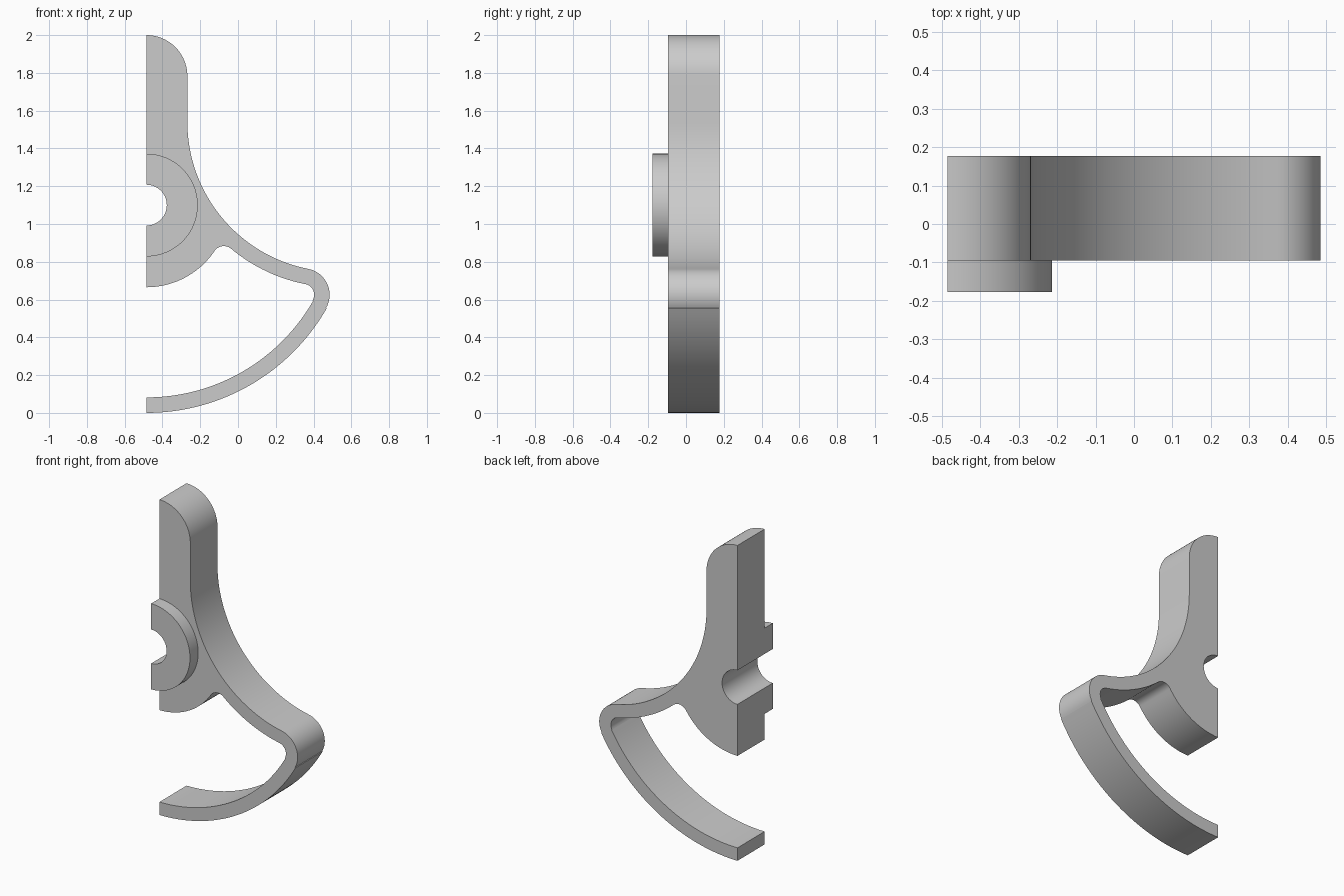
import bpy, bmesh
from math import radians, degrees, cos, sin, atan2, hypot, sqrt

if "Cube" in bpy.data.objects:
    bpy.data.objects.remove(bpy.data.objects["Cube"])


def arc(c, r, a0, a1, n):
    """Points along an arc in the XZ plane, angles in degrees."""
    angs = [radians(a0 + (a1 - a0) * i / n) for i in range(n + 1)]
    return [(c[0] + r * cos(a), c[1] + r * sin(a)) for a in angs]


def heading(p, q):
    return degrees(atan2(q[1] - p[1], q[0] - p[0]))


def extrude_profile(name, pts, y0, y1):
    clean = [p for i, p in enumerate(pts)
             if hypot(p[0] - pts[i - 1][0], p[1] - pts[i - 1][1]) > 1e-5]
    bm = bmesh.new()
    face = bm.faces.new([bm.verts.new((x, y0, z)) for x, z in clean])
    ext = bmesh.ops.extrude_face_region(bm, geom=[face])["geom"]
    bmesh.ops.translate(bm, vec=(0, y1 - y0, 0),
                        verts=[v for v in ext if isinstance(v, bmesh.types.BMVert)])
    bmesh.ops.recalc_face_normals(bm, faces=bm.faces)
    mesh = bpy.data.meshes.new(name)
    bm.to_mesh(mesh)
    bm.free()
    ob = bpy.data.objects.new(name, mesh)
    bpy.context.collection.objects.link(ob)
    bpy.ops.object.select_all(action='DESELECT')
    ob.select_set(True)
    bpy.context.view_layer.objects.active = ob
    bpy.ops.object.shade_smooth_by_angle(angle=radians(30))
    return ob


CUT = -0.485                      # flat section plane
HUB = (CUT, 1.10)                 # pivot centre
HUB_R, HOLE_R, BOSS_R, RIM_R = 0.435, 0.108, 0.272, 1.10
WALL = 0.082                      # thickness of the curved strip
STEM_R = 0.217
CORNER, CORNER_R = (0.345, 0.625), 0.14

# Concave flank, tangent to the stem side and the outer corner
fx, fz = CUT + STEM_R, 1.54
dx, dz = CORNER[0] - fx, CORNER[1] - fz
FLANK_R = (dx * dx + dz * dz - CORNER_R ** 2) / (2 * (dx + CORNER_R))
FLANK = (fx + FLANK_R, fz)

# Small fillet between hub and strip: intersection of two offset circles
FIL_R = 0.06
r1, r2 = HUB_R + FIL_R, FLANK_R + WALL + FIL_R
vx, vz = FLANK[0] - HUB[0], FLANK[1] - HUB[1]
d = hypot(vx, vz)
a = (r1 * r1 - r2 * r2 + d * d) / (2 * d)
h = sqrt(r1 * r1 - a * a)
FIL = (HUB[0] + (a * vx + h * vz) / d, HUB[1] + (a * vz - h * vx) / d)

up = heading(CORNER, FLANK)
low = heading(HUB, CORNER)

# Main body: stem, hub, and looped strip in one outline
outline = (
    arc((CUT, 2 - STEM_R), STEM_R, 90, 0, 20)
    + arc(FLANK, FLANK_R, 180, up + 180, 36)
    + arc(CORNER, CORNER_R, up, low, 20)
    + arc(HUB, RIM_R, low, -90, 36)
    + arc(HUB, RIM_R - WALL, -90, low, 36)
    + arc(CORNER, CORNER_R - WALL, low, up, 16)
    + arc(FLANK, FLANK_R + WALL, up + 180, heading(FLANK, FIL) % 360, 20)
    + arc(FIL, FIL_R, heading(FIL, FLANK), heading(FIL, HUB), 14)
    + arc(HUB, HUB_R, heading(HUB, FIL), -90, 20)
    + arc(HUB, HOLE_R, -90, 90, 28)
)
extrude_profile("lever_body", outline, -0.095, 0.177)

# Raised half-ring around the pivot hole
ring = arc(HUB, BOSS_R, 90, -90, 40) + arc(HUB, HOLE_R, -90, 90, 28)
extrude_profile("pivot_boss", ring, -0.177, -0.095)
